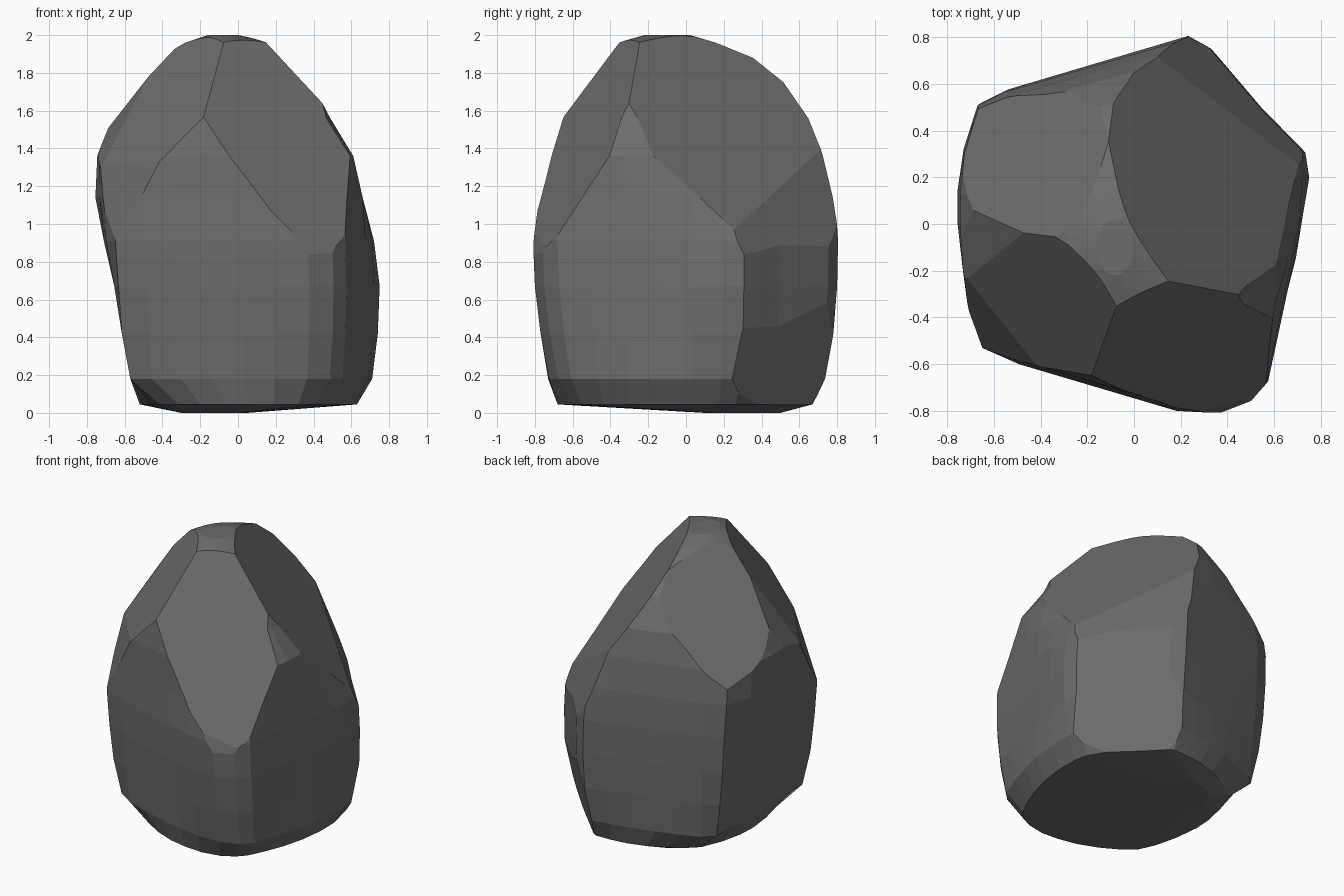
import bpy, bmesh
from math import ceil
from mathutils import Vector

if "Cube" in bpy.data.objects:
    bpy.data.objects.remove(bpy.data.objects["Cube"])

# Plan outline of the boulder, counter-clockwise
PLAN = [(-.66, -.53), (-.5, -.6), (.18, -.8), (.37, -.81), (.5, -.76), (.57, -.68),
        (.75, .2), (.73, .31), (.54, .5), (.32, .76), (.23, .81), (-.55, .58),
        (-.67, .52), (-.73, .33), (-.76, .15), (-.76, 0), (-.71, -.38)]
# Height levels: z, x min, x max, y min, y max, roundness of the section
LEVELS = [(.0, -.3, .05, .1, .5, .9), (.045, -.52, .63, -.68, .67, .6),
          (.18, -.57, .71, -.73, .74, .25), (.42, -.615, .74, -.77, .78, .08),
          (.67, -.655, .75, -.80, .80, .03), (.91, -.71, .72, -.81, .805, 0),
          (1.14, -.755, .66, -.79, .79, 0), (1.36, -.745, .61, -.77, .75, .08),
          (1.56, -.67, .55, -.71, .67, .3), (1.75, -.55, .46, -.62, .54, .5),
          (1.88, -.42, .34, -.49, .37, .7), (1.96, -.28, .2, -.36, .16, .9),
          (2.0, -.16, .0, -.22, .02, 1)]
# Chipped faces, most with a steeper companion that rounds the lower edge
CHIPS = [((1.2, .65, 1), 1.98), ((2, 1.7, 1), 2.81),          # right-back slope
         ((.77, -1.61, 1), 2.47), ((1.2, -3.2, 1), 3.87),     # front slope
         ((-1.17, -.91, 1), 2.37), ((-2.4, -1.9, 1), 3.48),   # left slope
         ((-1.5, -.5, 1), 2.51),
         ((-.98, .66, 1), 2.22),                              # left-back slope
         ((1, 1, -.3), .9)]                                   # undercut at the back right


def fit(values, lo, hi):
    a, b = min(values), max(values)
    return [lo + (v - a) / (b - a) * (hi - lo) for v in values]


# Split the long sides of the outline into strips
outline = []
for i, p in enumerate(PLAN):
    p, q = Vector(p), Vector(PLAN[(i + 1) % len(PLAN)])
    n = ceil((q - p).length / .2)
    outline += [p.lerp(q, k / n) for k in range(n)]

# Stacked sections; in the middle the leaning left and right walls trim the outline
bm = bmesh.new()
rings = []
for z, x0, x1, y0, y1, rnd in LEVELS:
    pts = [p.lerp(p.normalized() * .78, rnd) for p in outline]
    w = .75 if .1 < z < 1.4 else 0
    xs = fit([p.x for p in pts], x0 + (-.76 - x0) * w, x1 + (.755 - x1) * w)
    xs = [min(max(x, x0), x1) for x in xs]
    ys = fit([p.y for p in pts], y0, y1)
    rings.append([bm.verts.new((x, y, z)) for x, y in zip(xs, ys)])
for lo, hi in zip(rings, rings[1:]):
    for i in range(len(lo)):
        j = (i + 1) % len(lo)
        bm.faces.new((lo[i], lo[j], hi[j], hi[i]))
bm.faces.new(rings[0][::-1])
bm.faces.new(rings[-1])

# Slice off the chipped faces
for n, d in CHIPS:
    n = Vector(n)
    bmesh.ops.bisect_plane(bm, geom=bm.verts[:] + bm.edges[:] + bm.faces[:], dist=1e-5,
                           plane_co=n * d / n.length_squared, plane_no=n, clear_outer=True)
    bmesh.ops.holes_fill(bm, edges=[e for e in bm.edges if e.is_boundary], sides=0)
bmesh.ops.remove_doubles(bm, verts=bm.verts[:], dist=.004)
bmesh.ops.recalc_face_normals(bm, faces=bm.faces[:])

mesh = bpy.data.meshes.new("boulder")
bm.to_mesh(mesh)
bm.free()
stone = bpy.data.materials.new("dark_stone")
stone.diffuse_color = (.15, .15, .15, 1)
stone.use_nodes = True
stone.node_tree.nodes["Principled BSDF"].inputs["Base Color"].default_value = stone.diffuse_color
mesh.materials.append(stone)
bpy.context.collection.objects.link(bpy.data.objects.new("boulder", mesh))
